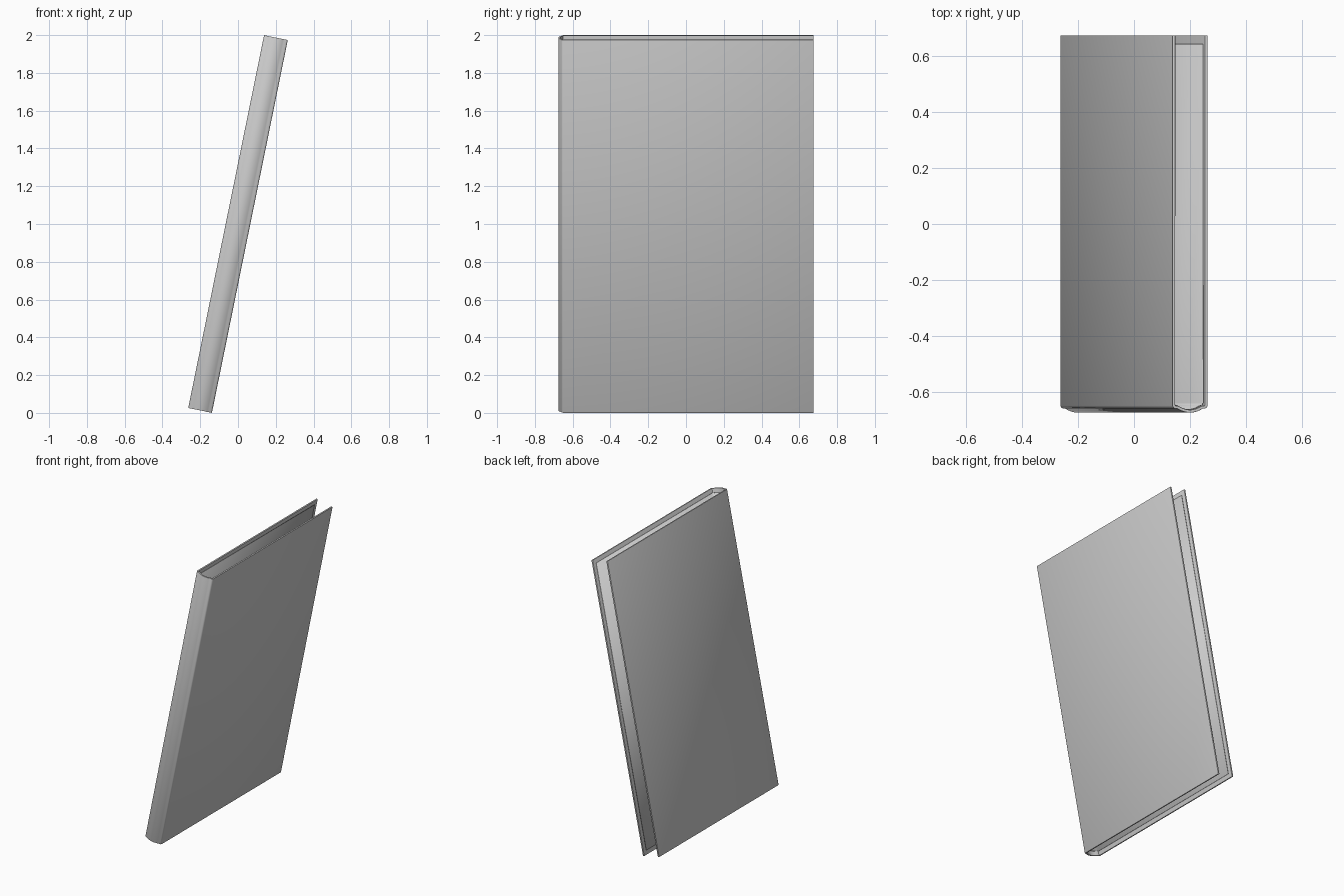
import bpy, bmesh, math

if "Cube" in bpy.data.objects:
    bpy.data.objects.remove(bpy.data.objects["Cube"])

TILT = math.radians(11.5)
H = 2.014          # cover height along the lean
T = 0.0640         # half thickness of the book
FRONT, BACK = -0.66, 0.675


def u_profile(inset, back):
    """Book cross-section: back edge, hinge, rounded spine, then mirrored."""
    half = [(-T + inset, back), (-T + inset, FRONT + 0.010 + inset),
            (-T + 0.003 + inset, FRONT + 0.003 + inset),
            (-T + 0.008 + inset, FRONT + inset),
            (-T + 0.018 + inset * 0.5, FRONT - 0.001 + inset)]
    w = T - 0.018 - inset * 0.5
    for i in range(1, 7):
        x = -w * (1 - i / 6)
        half.append((x, FRONT + inset - 0.001 - 0.014 * (1 - (x / w) ** 2)))
    return half + [(-x, y) for x, y in reversed(half[:-1])]


def folded_sheet(name, profile, height, thickness, bevel):
    """Upright folded sheet with thickness on its inside, leaning to +x."""
    bm = bmesh.new()
    low = [bm.verts.new((x, y, -height / 2)) for x, y in profile]
    top = [bm.verts.new((x, y, height / 2)) for x, y in profile]
    for i in range(len(profile) - 1):
        bm.faces.new((low[i], low[i + 1], top[i + 1], top[i]))
    mesh = bpy.data.meshes.new(name)
    bm.to_mesh(mesh)
    bm.free()
    ob = bpy.data.objects.new(name, mesh)
    bpy.context.collection.objects.link(ob)
    solid = ob.modifiers.new("thickness", 'SOLIDIFY')
    solid.thickness = thickness
    solid.offset = -1
    if bevel:
        soft = ob.modifiers.new("soft_edges", 'BEVEL')
        soft.width = bevel
        soft.segments = 2
        soft.limit_method = 'ANGLE'
        soft.angle_limit = math.radians(60)
    ob.rotation_euler = (0, TILT, 0)
    ob.location = (0, 0, 1)
    bpy.ops.object.select_all(action='DESELECT')
    ob.select_set(True)
    bpy.context.view_layer.objects.active = ob
    bpy.ops.object.shade_smooth_by_angle(angle=math.radians(30))
    return ob


# Hard cover with rounded spine, open on the other three sides
folded_sheet("book_cover", u_profile(0, BACK), H, 0.010, 0.0015)

# Thin inner lining, set back from the cover edges
folded_sheet("inner_lining", u_profile(0.0095, BACK - 0.03), H - 0.06, 0.003, 0)
